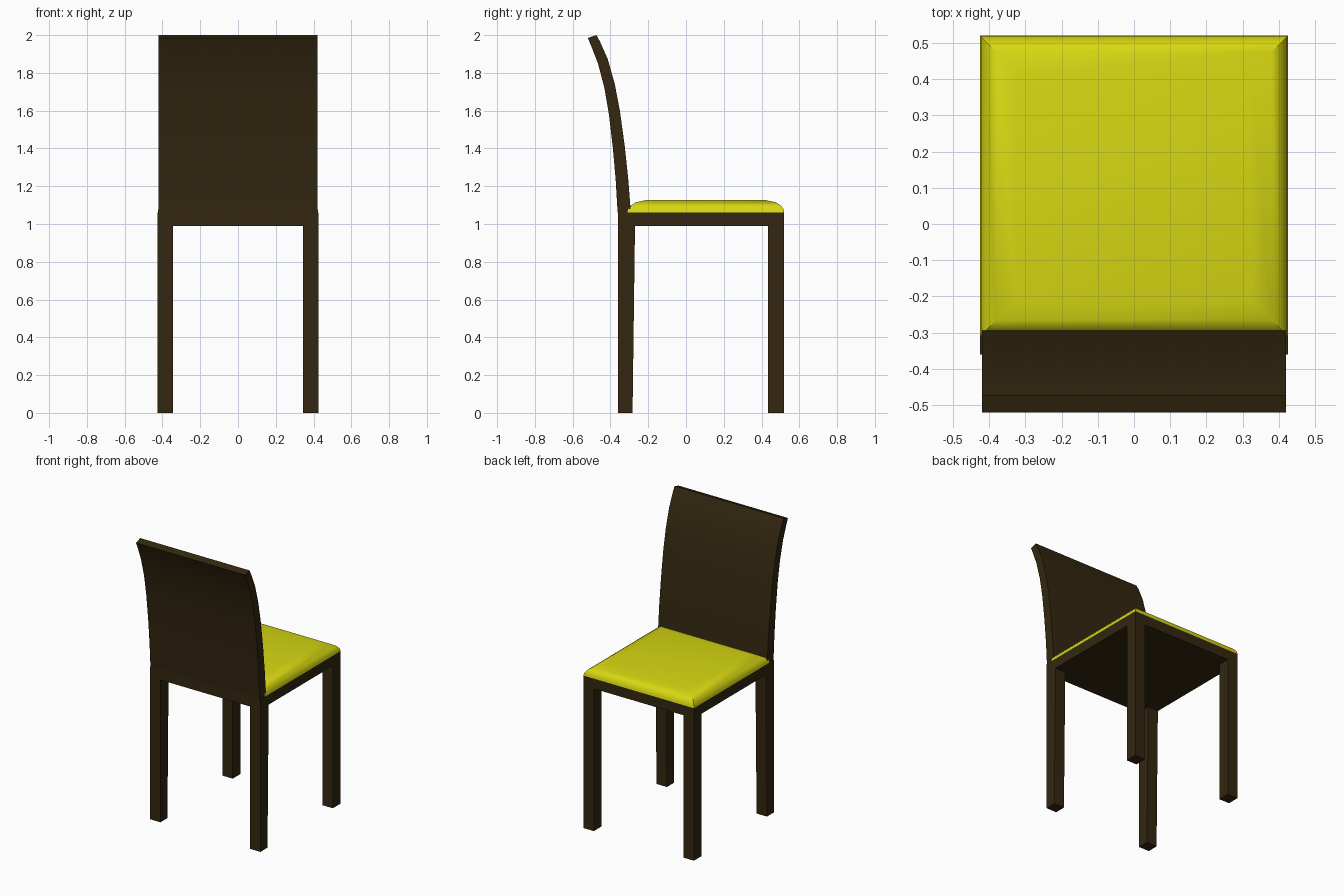
import bpy, bmesh

if "Cube" in bpy.data.objects:
    bpy.data.objects.remove(bpy.data.objects["Cube"])


def material(name, color):
    mat = bpy.data.materials.new(name)
    mat.diffuse_color = (*color, 1)
    mat.use_nodes = True
    mat.node_tree.nodes["Principled BSDF"].inputs["Base Color"].default_value = mat.diffuse_color
    return mat


WOOD = material("dark_wood", (0.033, 0.02, 0.005))
FABRIC = material("yellow_fabric", (0.68, 0.68, 0.006))


def loft(name, rings, mat, smooth=None):
    """Skin matching closed rings of points and cap both ends."""
    bm = bmesh.new()
    loops = [[bm.verts.new(p) for p in ring] for ring in rings]
    for a, b in zip(loops, loops[1:]):
        for i in range(len(a)):
            j = (i + 1) % len(a)
            bm.faces.new((a[i], a[j], b[j], b[i]))
    bm.faces.new(loops[0][::-1])
    bm.faces.new(loops[-1])
    bmesh.ops.recalc_face_normals(bm, faces=bm.faces)
    mesh = bpy.data.meshes.new(name)
    bm.to_mesh(mesh)
    bm.free()
    mesh.materials.append(mat)
    obj = bpy.data.objects.new(name, mesh)
    bpy.context.collection.objects.link(obj)
    if smooth:
        bpy.ops.object.select_all(action='DESELECT')
        obj.select_set(True)
        bpy.context.view_layer.objects.active = obj
        bpy.ops.object.shade_smooth_by_angle(angle=smooth)
    return obj


def rect(x0, x1, y0, y1, z):
    return [(x0, y0, z), (x1, y0, z), (x1, y1, z), (x0, y1, z)]


# Seat frame
loft("seat_frame", [rect(-0.425, 0.425, -0.36, 0.52, z) for z in (0.99, 1.06)], WOOD)

# Legs: straight at +y, slightly tapered under the backrest
for side, s in (("left", -1), ("right", 1)):
    x0, x1 = sorted((s * 0.345, s * 0.425))
    loft(f"cushion_end_leg_{side}",
         [rect(x0, x1, 0.435, 0.52, z) for z in (0, 0.99)], WOOD)
    loft(f"backrest_leg_{side}",
         [rect(x0, x1, -0.36, -0.283, 0), rect(x0, x1, -0.36, -0.27, 0.99)], WOOD)

# Cushion with rounded edges: (inset, height)
profile = [(0, 1.06), (0.003, 1.078), (0.018, 1.098), (0.045, 1.115), (0.1, 1.127)]
loft("seat_cushion",
     [rect(-0.425 + d, 0.425 - d, -0.31 + d, 0.52 - d, z) for d, z in profile],
     FABRIC, smooth=0.6)

# Curved backrest: (outer y, outer z, inner y, inner z) from bottom to top
curve = [(-0.362, 1.06, -0.292, 1.06), (-0.372, 1.23, -0.306, 1.24),
         (-0.387, 1.40, -0.324, 1.41), (-0.408, 1.58, -0.35, 1.60),
         (-0.432, 1.72, -0.378, 1.745), (-0.466, 1.85, -0.415, 1.875),
         (-0.503, 1.945, -0.455, 1.965), (-0.52, 1.985, -0.474, 2.0)]
loft("backrest",
     [[(-0.42, oy, oz), (0.42, oy, oz), (0.42, iy, iz), (-0.42, iy, iz)]
      for oy, oz, iy, iz in curve], WOOD, smooth=0.5)
